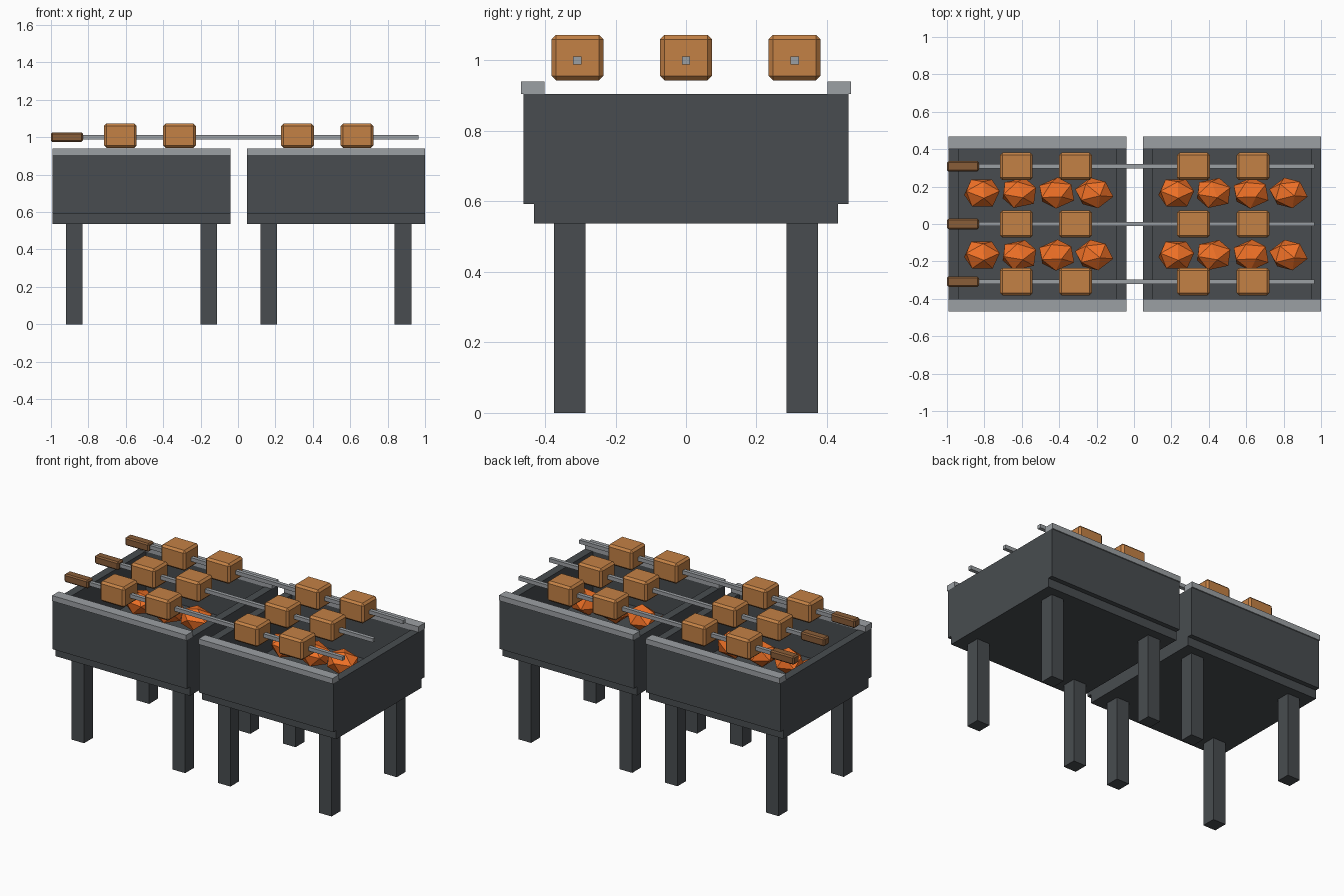
import bpy, bmesh
from mathutils import Matrix

if "Cube" in bpy.data.objects:
    bpy.data.objects.remove(bpy.data.objects["Cube"])


def material(name, rgb):
    m = bpy.data.materials.new(name)
    m.diffuse_color = (*rgb, 1)
    m.use_nodes = True
    m.node_tree.nodes["Principled BSDF"].inputs["Base Color"].default_value = m.diffuse_color
    return m


IRON = material("dark_iron", (0.065, 0.073, 0.08))
STEEL = material("steel", (0.33, 0.35, 0.37))
MEAT = material("meat", (0.55, 0.22, 0.06))
EMBER = material("ember", (0.9, 0.17, 0.02))
WOOD = material("wood", (0.25, 0.11, 0.04))


def finish(name, bm, mat):
    me = bpy.data.meshes.new(name)
    bm.to_mesh(me)
    bm.free()
    me.materials.append(mat)
    ob = bpy.data.objects.new(name, me)
    bpy.context.collection.objects.link(ob)
    return ob


def box(name, centre, size, mat, chamfer=0):
    bm = bmesh.new()
    bmesh.ops.create_cube(bm, size=1)
    bmesh.ops.scale(bm, vec=size, verts=bm.verts)
    if chamfer:
        bmesh.ops.bevel(bm, geom=bm.edges[:], offset=chamfer, segments=1,
                        profile=0.5, affect='EDGES')
    ob = finish(name, bm, mat)
    ob.location = centre
    return ob


def coal(name, centre, turn):
    bm = bmesh.new()
    bmesh.ops.create_icosphere(bm, subdivisions=1, radius=1)
    bm.transform(Matrix.Diagonal((0.106, 0.086, 0.08, 1))
                 @ Matrix.Rotation(turn, 4, 'Z') @ Matrix.Rotation(0.35, 4, 'X'))
    ob = finish(name, bm, EMBER)
    ob.location = centre


LENGTH = 0.952
for side, cx in (("left", -0.516), ("right", 0.523)):
    # Fire box: floor slab, long walls with steel rails, end walls
    box(side + "_floor", (cx, 0, 0.583), (LENGTH, 0.862, 0.092), IRON)
    for s, end in ((-1, "front"), (1, "back")):
        box(f"{side}_{end}_wall", (cx, s * 0.434, 0.749), (LENGTH, 0.054, 0.312), IRON)
        box(f"{side}_{end}_rail", (cx, s * 0.4345, 0.9225), (LENGTH, 0.067, 0.035), STEEL)
        box(f"{side}_end_wall", (cx + s * (LENGTH / 2 - 0.0265), 0, 0.749),
            (0.053, 0.814, 0.312), IRON)
        # Legs
        for t in (-1, 1):
            box(f"{side}_{end}_leg", (cx + t * 0.359, s * 0.33, 0.27),
                (0.089, 0.089, 0.54), IRON)
        # Row of glowing coals
        for i in range(4):
            coal(f"{side}_{end}_coal", (cx + 0.003 + (i - 1.5) * 0.2, s * 0.166, 0.705),
                 0.3 + i * 0.25)

# Skewers spanning both boxes, with handle and four meat chunks each
for y in (-0.308, 0, 0.308):
    box("skewer_rod", (0.045, y, 1.0), (1.84, 0.024, 0.024), STEEL)
    box("skewer_handle", (-0.915, y, 1.0), (0.17, 0.057, 0.053), WOOD, 0.008)
    for x in (-0.629, -0.313, 0.318, 0.636):
        box("meat_chunk", (x, y, 1.008), (0.175, 0.147, 0.13), MEAT, 0.013)
